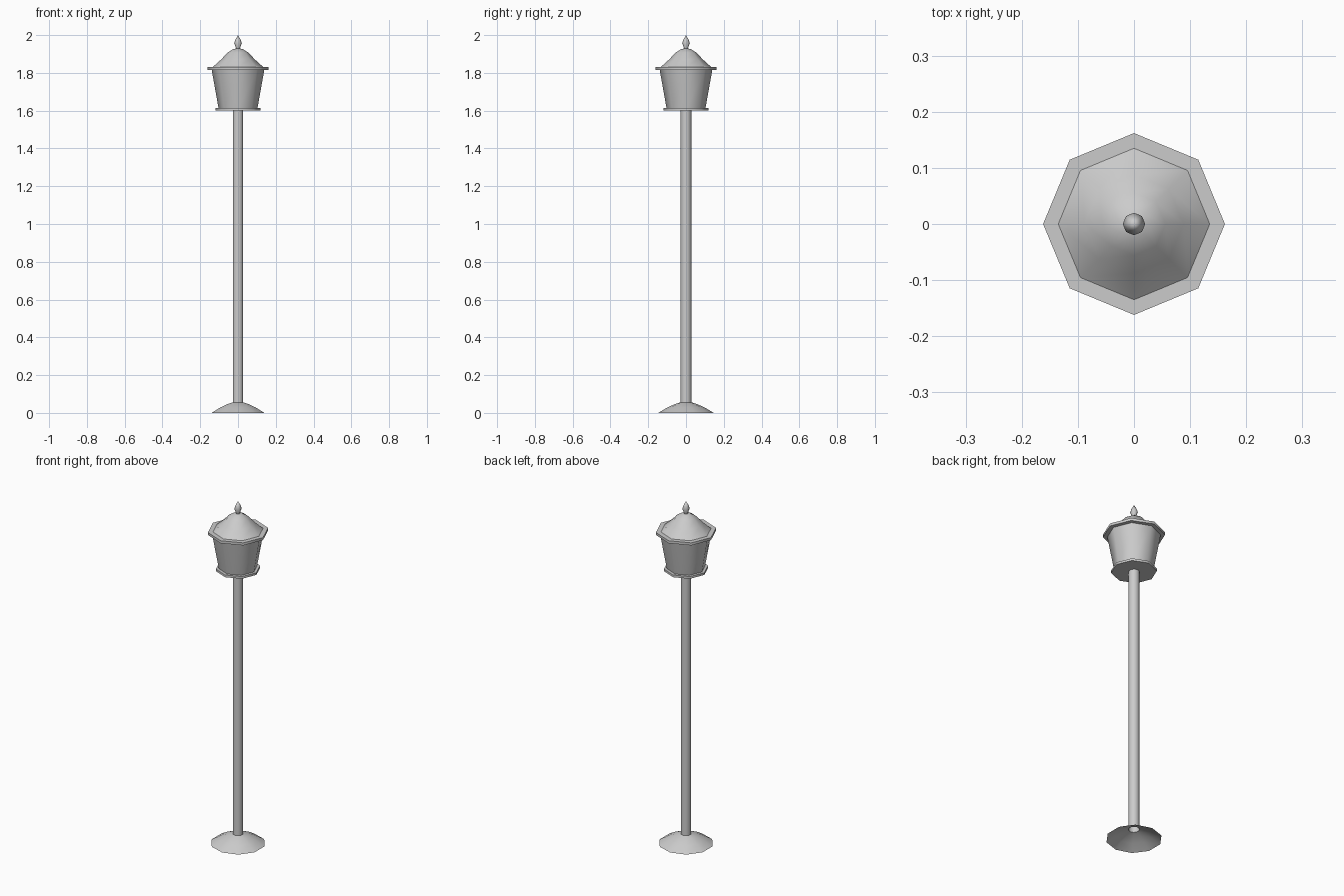
import bpy, bmesh
from math import pi, sin, cos

if "Cube" in bpy.data.objects:
    bpy.data.objects.remove(bpy.data.objects["Cube"])


def lathe(name, profile, sides, start=0.0, cap_bottom=False, smooth=True):
    """Revolve (radius, height) points around z; radius 0 makes a tip."""
    bm = bmesh.new()
    rings = []
    for r, z in profile:
        n = sides if r > 0 else 1
        rings.append([bm.verts.new((r * cos(start + 2 * pi * i / sides),
                                    r * sin(start + 2 * pi * i / sides), z))
                      for i in range(n)])
    for a, b in zip(rings, rings[1:]):
        for i in range(sides):
            j = (i + 1) % sides
            if len(b) == 1:
                bm.faces.new((a[i], a[j], b[0]))
            else:
                bm.faces.new((a[i], a[j], b[j], b[i]))
    if cap_bottom:
        bm.faces.new(rings[0][::-1])
    mesh = bpy.data.meshes.new(name)
    bm.to_mesh(mesh)
    bm.free()
    obj = bpy.data.objects.new(name, mesh)
    bpy.context.collection.objects.link(obj)
    if smooth:
        bpy.ops.object.select_all(action='DESELECT')
        bpy.context.view_layer.objects.active = obj
        obj.select_set(True)
        bpy.ops.object.shade_smooth_by_angle(angle=pi / 3.8)
    return obj


# Ten-sided post with a flared open foot
lathe("foot", [(0.147, 0), (0.098, 0.029), (0.055, 0.048), (0.029, 0.056)],
      10, pi / 2)
lathe("post", [(0.029, 0.056), (0.029, 1.601)], 10, pi / 2)

# Eight-sided lantern: bottom plate, tapered body, overhanging rim
lathe("bottom_plate", [(0.119, 1.6), (0.119, 1.613), (0.103, 1.613)],
      8, cap_bottom=True)
lathe("lantern_body", [(0.103, 1.613), (0.137, 1.803), (0.139, 1.815)], 8)
lathe("rim", [(0.139, 1.815), (0.162, 1.815), (0.162, 1.83), (0.135, 1.83)], 8)

# Domed roof and pointed finial
lathe("roof", [(0.135, 1.83), (0.088, 1.872), (0.056, 1.907),
               (0.025, 1.926), (0, 1.931)], 8)
lathe("finial", [(0.009, 1.926), (0.02, 1.957), (0.014, 1.975), (0, 2.0)], 8)
